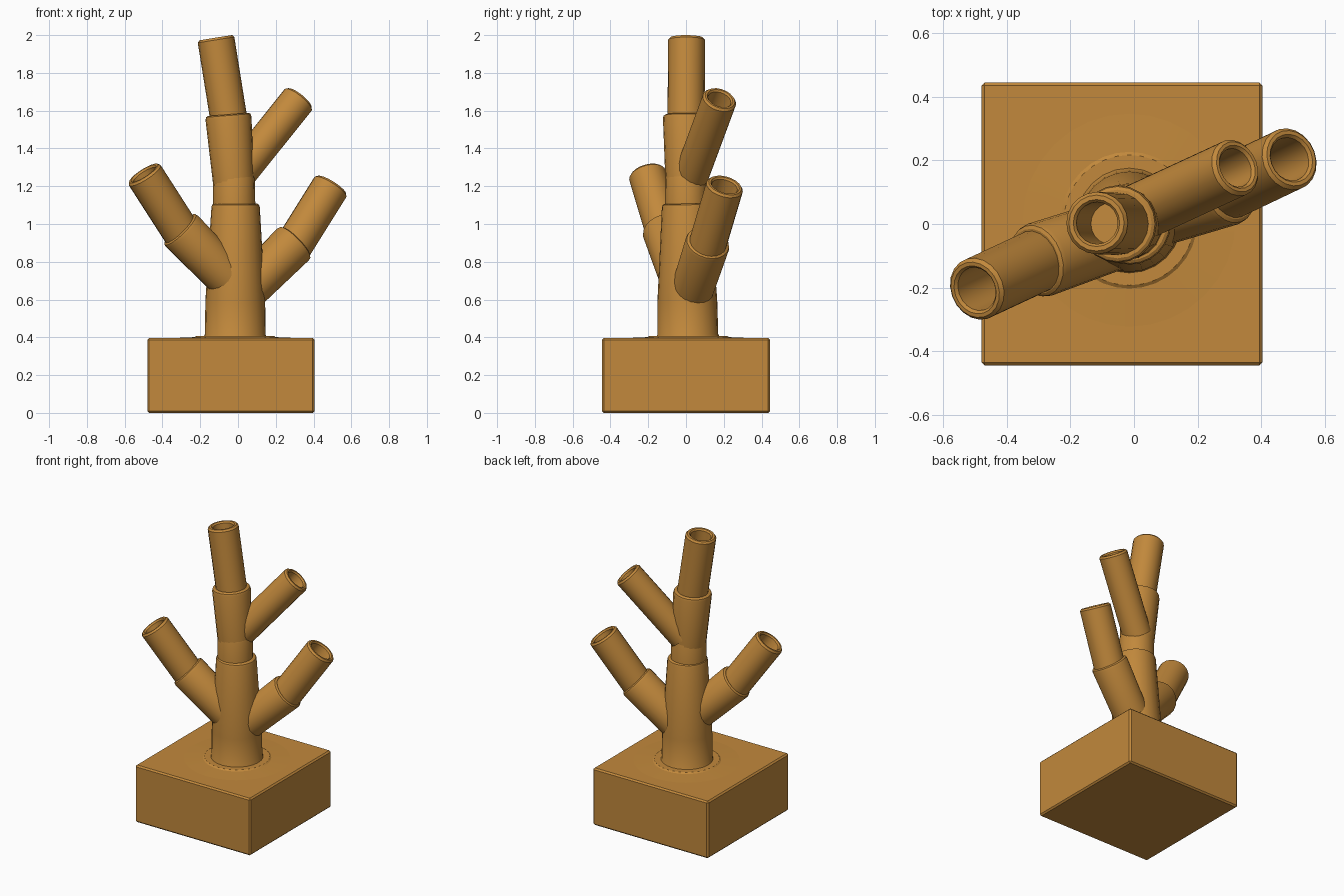
import bpy, bmesh, math
from mathutils import Vector

if "Cube" in bpy.data.objects:
    bpy.data.objects.remove(bpy.data.objects["Cube"], do_unlink=True)

wood = bpy.data.materials.new("warm_wood")
wood.use_nodes = True
colour = (0.54, 0.25, 0.045, 1)
wood.diffuse_color = colour
wood.node_tree.nodes["Principled BSDF"].inputs["Base Color"].default_value = colour


def finish(name, bm):
    bmesh.ops.recalc_face_normals(bm, faces=bm.faces)
    mesh = bpy.data.meshes.new(name)
    bm.to_mesh(mesh)
    bm.free()
    mesh.materials.append(wood)
    obj = bpy.data.objects.new(name, mesh)
    bpy.context.collection.objects.link(obj)
    bpy.ops.object.select_all(action="DESELECT")
    obj.select_set(True)
    bpy.context.view_layer.objects.active = obj
    bpy.ops.object.shade_smooth_by_angle(angle=math.radians(30))
    return obj


def lathe(name, start, end, profile, sides=20):
    """Turn (radius, distance) pairs about the line from start to end."""
    start, end = Vector(start), Vector(end)
    turn = Vector((0, 0, 1)).rotation_difference(end - start)
    bm = bmesh.new()
    rings = []
    for radius, dist in profile:
        ring = []
        for i in range(sides):
            a = math.tau * i / sides
            p = Vector((radius * math.cos(a), radius * math.sin(a), dist))
            ring.append(bm.verts.new(start + turn @ p))
        rings.append(ring)
    for low, high in zip(rings, rings[1:]):
        for i in range(sides):
            j = (i + 1) % sides
            bm.faces.new((low[i], low[j], high[j], high[i]))
    bm.faces.new(rings[0][::-1])
    bm.faces.new(rings[-1])
    return finish(name, bm)


def sleeve(name, start, end, r0, r1):
    """Solid collar with a chamfered upper rim."""
    n = (Vector(end) - Vector(start)).length
    lathe(name, start, end, [(r0, 0), (r1, n - 0.02), (r1 - 0.004, n - 0.006), (r1 - 0.014, n)])


def pipe(name, start, end, radius, bore, depth=0.3):
    """Round peg with a blind hole in its tip."""
    n = (Vector(end) - Vector(start)).length
    lathe(name, start, end, [
        (radius, 0), (radius, n - 0.012), (radius - 0.01, n),
        (bore + 0.008, n), (bore, n - 0.01), (bore, n - depth)])


# Square block base with softened edges
bm = bmesh.new()
bmesh.ops.create_cube(bm, size=1)
for v in bm.verts:
    v.co = Vector((v.co.x * 0.885 - 0.0375, v.co.y * 0.89, v.co.z * 0.396 + 0.198))
bmesh.ops.bevel(bm, geom=bm.edges[:], offset=0.01, segments=1, affect="EDGES")
finish("base_block", bm)

# Foot flange and tapering trunk
lathe("foot_flange", (-0.015, 0.012, 0.39), (-0.015, 0.012, 1),
      [(0.335, 0), (0.335, 0.006), (0.215, 0.011), (0.205, 0.018), (0.17, 0.018)], 32)
lathe("trunk", (-0.015, 0.01, 0.39), (-0.0125, 0, 1.11),
      [(0.175, 0), (0.161, 0.025), (0.158, 0.21), (0.128, 0.7), (0.124, 0.712), (0.114, 0.718)], 24)

# Upper trunk: a short straight neck, then a leaning collar and top peg
lathe("upper_trunk_neck", (-0.02, 0, 1.05), (-0.022, 0, 1.27),
      [(0.113, 0), (0.11, 0.19), (0.1, 0.22)])
sleeve("upper_trunk_collar", (-0.022, 0, 1.2), (-0.052, 0, 1.58), 0.108, 0.122)
pipe("top_peg", (-0.04, 0, 1.5), (-0.118, 0.003, 1.986), 0.098, 0.066)

# Side branches
pipe("upper_left_branch", (0.0, 0.03, 1.26), (0.325, 0.18, 1.665), 0.092, 0.063)
sleeve("lower_left_collar", (0.02, 0.025, 0.625), (0.305, 0.117, 0.905), 0.112, 0.119)
pipe("lower_left_peg", (0.27, 0.1, 0.845), (0.495, 0.207, 1.205), 0.1, 0.07)
sleeve("lower_right_collar", (-0.04, -0.025, 0.7), (-0.31, -0.117, 0.975), 0.112, 0.119)
pipe("lower_right_peg", (-0.27, -0.1, 0.91), (-0.5, -0.207, 1.268), 0.1, 0.07)
